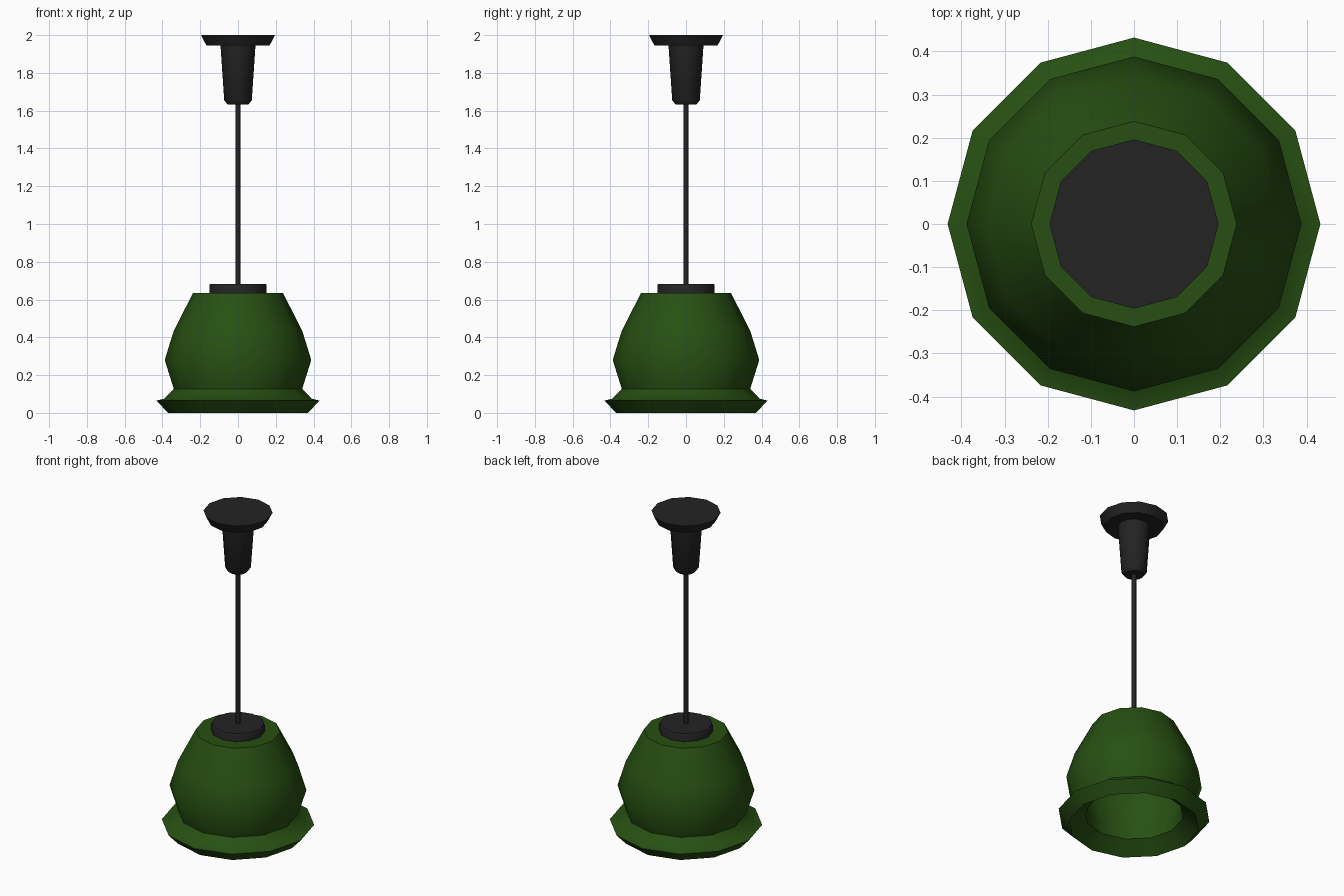
import bpy
import bmesh
from math import cos, sin, pi, radians

cube = bpy.data.objects.get("Cube")
if cube:
    bpy.data.objects.remove(cube, do_unlink=True)


def make_material(name, colour):
    mat = bpy.data.materials.new(name)
    mat.use_nodes = True
    mat.diffuse_color = (*colour, 1)
    bsdf = mat.node_tree.nodes["Principled BSDF"]
    bsdf.inputs["Base Color"].default_value = (*colour, 1)
    bsdf.inputs["Roughness"].default_value = 0.6
    return mat


def lathe(name, profile, material, sides=12):
    """Spin a (radius, height) profile about z; radius 0 closes to a flat cap."""
    bm = bmesh.new()
    rings = []
    for r, z in profile:
        ring = [bm.verts.new((r * cos(2 * pi * i / sides), r * sin(2 * pi * i / sides), z))
                for i in range(sides)]
        rings.append(ring)
    for low, high in zip(rings, rings[1:]):
        for i in range(sides):
            j = (i + 1) % sides
            bm.faces.new((low[i], low[j], high[j], high[i]))
    bm.faces.new(rings[0][::-1])
    bm.faces.new(rings[-1])
    bmesh.ops.recalc_face_normals(bm, faces=bm.faces)
    mesh = bpy.data.meshes.new(name)
    bm.to_mesh(mesh)
    bm.free()
    mesh.materials.append(material)
    obj = bpy.data.objects.new(name, mesh)
    bpy.context.collection.objects.link(obj)
    bpy.ops.object.select_all(action="DESELECT")
    obj.select_set(True)
    bpy.context.view_layer.objects.active = obj
    bpy.ops.object.shade_smooth_by_angle(angle=radians(40))
    return obj


green = make_material("dark green enamel", (0.02, 0.08, 0.006))
black = make_material("black metal", (0.017, 0.017, 0.017))

# Hollow shade: inner wall from the ceiling down, round the rim, up the outside
inner = [(0.19, 0.59), (0.28, 0.42), (0.32, 0.28), (0.275, 0.13), (0.28, 0.07)]
rim = [(0.37, 0.0), (0.432, 0.065), (0.39, 0.075)]
outer = [(0.34, 0.127), (0.388, 0.28), (0.34, 0.435), (0.238, 0.635)]
lathe("shade", inner + rim + outer, green)

# Cap on the shade, hanging cord and ceiling fitting
lathe("shade_cap", [(0.152, 0.62), (0.152, 0.675), (0.147, 0.683)], black)
lathe("cord", [(0.013, 0.67), (0.013, 1.65)], black)
lathe("cord_grip", [(0.055, 1.632), (0.073, 1.655), (0.093, 1.95)], black)
lathe("ceiling_plate", [(0.167, 1.945), (0.196, 2.0)], black)
